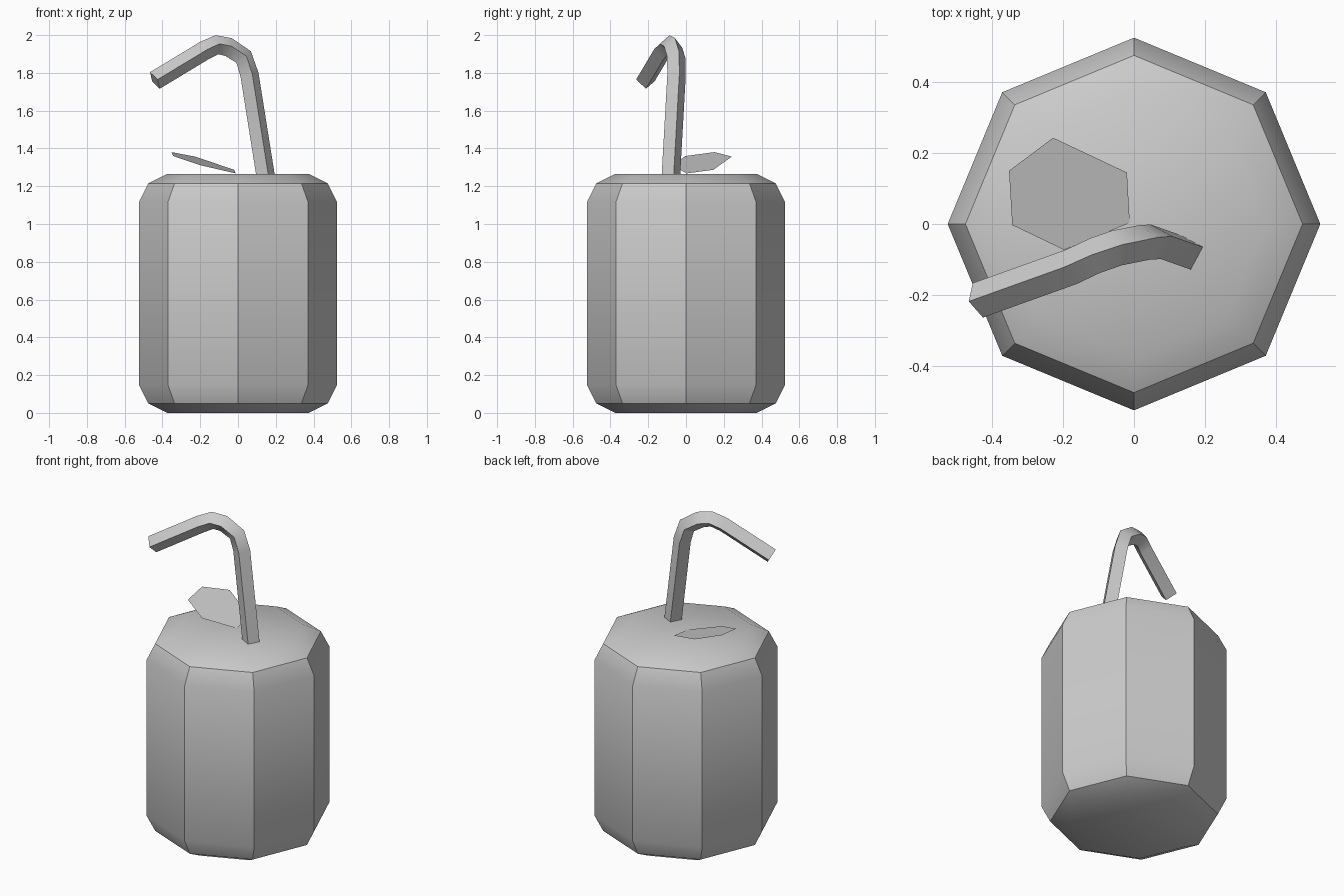
import bpy, bmesh, math
from mathutils import Vector

if "Cube" in bpy.data.objects:
    bpy.data.objects.remove(bpy.data.objects["Cube"])


def make_object(name, bm):
    bmesh.ops.recalc_face_normals(bm, faces=bm.faces[:])
    mesh = bpy.data.meshes.new(name)
    bm.to_mesh(mesh)
    bm.free()
    ob = bpy.data.objects.new(name, mesh)
    bpy.context.collection.objects.link(ob)
    bpy.ops.object.select_all(action='DESELECT')
    ob.select_set(True)
    bpy.context.view_layer.objects.active = ob
    bpy.ops.object.shade_smooth_by_angle(angle=math.radians(30))
    return ob


def loft(name, rings):
    """Skin a list of equal-sized point rings and cap both ends."""
    bm = bmesh.new()
    loops = [[bm.verts.new(p) for p in ring] for ring in rings]
    for a, b in zip(loops, loops[1:]):
        for i in range(len(a)):
            j = (i + 1) % len(a)
            bm.faces.new((a[i], a[j], b[j], b[i]))
    bm.faces.new(loops[0])
    bm.faces.new(loops[-1])
    return make_object(name, bm)


# Can body: octagonal, with the same rounded profile at both ends
H = 1.265
half = [(0.375, 0.0), (0.475, 0.05), (0.525, 0.15)]
profile = half + [(r, H - z) for r, z in reversed(half)]
loft("can_body", [[Vector((r * math.cos(k * math.pi / 4),
                           r * math.sin(k * math.pi / 4), z)) for k in range(8)]
                  for r, z in profile])

# Bent straw: four-sided tube swept along a path, ridge on the outer bend
path = [Vector(p) for p in [
    (0.146, -0.08, 1.255), (0.061, -0.05, 1.79), (0.03, -0.052, 1.884),
    (-0.05, -0.068, 1.937), (-0.112, -0.09, 1.949), (-0.175, -0.12, 1.92),
    (-0.44, -0.215, 1.76)]]
side = (path[1] - path[0]).cross(path[-1] - path[-2]).normalized()
R = 0.051
rings = []
for i, p in enumerate(path):
    before = (p - path[i - 1]).normalized() if i else Vector()
    after = (path[i + 1] - p).normalized() if i < len(path) - 1 else Vector()
    out = (before + after).cross(side).normalized()
    rings.append([p + out * R, p + side * R, p - out * R, p - side * R])
loft("straw", rings)

# Opened pull tab: one thin tilted six-sided sheet
outline = [(-0.352, 0.15), (-0.228, 0.243), (-0.02, 0.145),
           (-0.012, 0.003), (-0.197, -0.073), (-0.343, -0.003)]
bm = bmesh.new()
bm.faces.new([bm.verts.new((x, y, 1.264 - 0.28 * x + 0.12 * y)) for x, y in reversed(outline)])
bm.normal_update()
make_object("pull_tab", bm)
